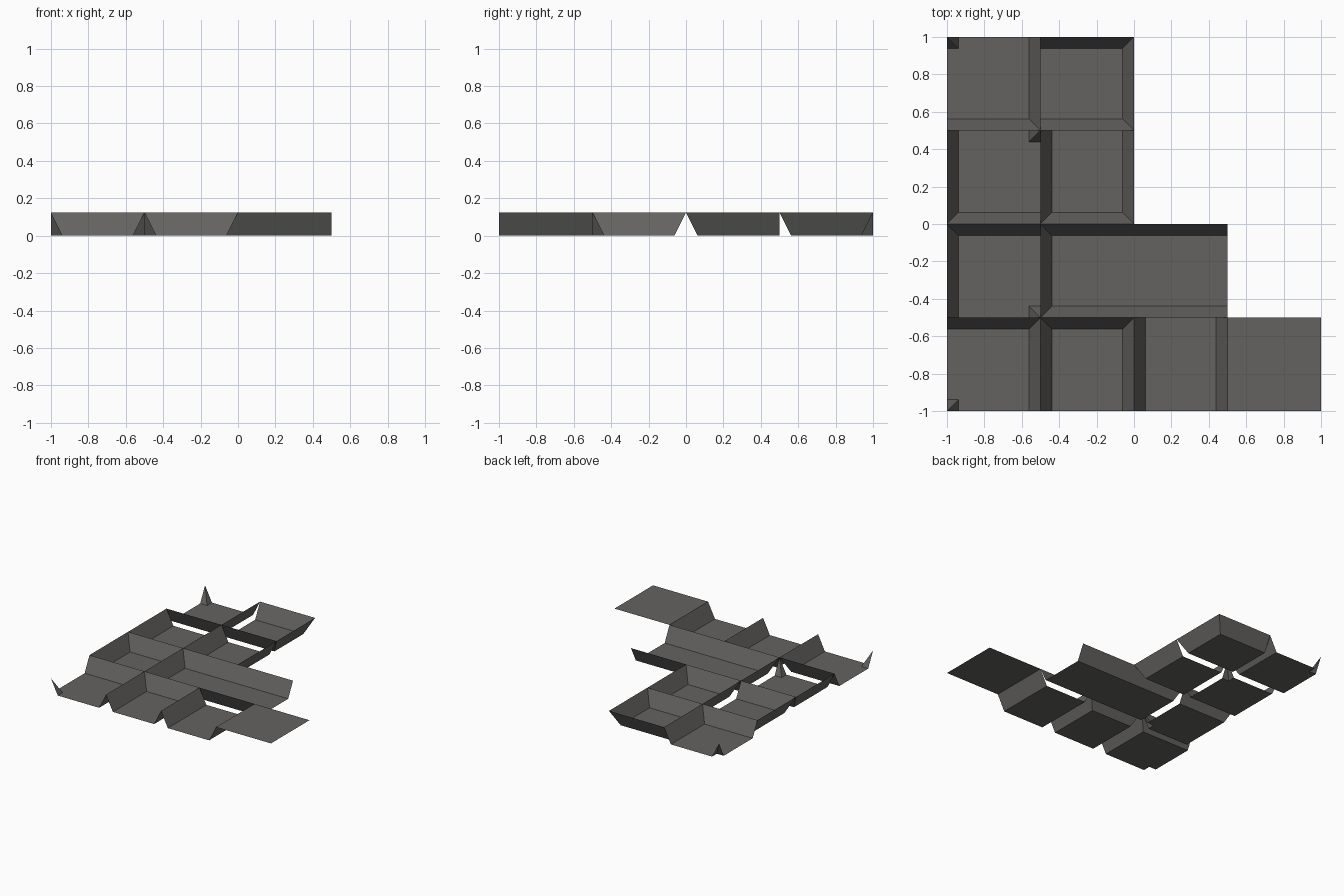
import bpy, bmesh
from mathutils import Vector

if "Cube" in bpy.data.objects:
    bpy.data.objects.remove(bpy.data.objects["Cube"])

SIZE, T, H = 0.5, 0.0625, 0.125   # tile size, slope run, wall height
SIDES = "SENW"                    # side i runs from corner i to corner i+1
CORNERS = ["SW", "SE", "NE", "NW"]

stone = bpy.data.materials.new("dark grey")
stone.diffuse_color = (0.127, 0.124, 0.119, 1)
stone.use_nodes = True
stone.node_tree.nodes["Principled BSDF"].inputs["Base Color"].default_value = stone.diffuse_color


def tile(name, x, y, walls="", post=None, z=0):
    """Floor tile with sloped walls on some sides and an optional corner post."""
    bm = bmesh.new()

    def face(points):
        bm.faces.new([bm.verts.new(p) for p in points])

    outer = [Vector((x + a * SIZE, y + b * SIZE, z))
             for a, b in ((0, 0), (1, 0), (1, 1), (0, 1))]
    # floor corners step inwards wherever a wall stands
    inset = {"S": Vector((0, T, 0)), "N": Vector((0, -T, 0)),
             "W": Vector((T, 0, 0)), "E": Vector((-T, 0, 0))}
    inner = [outer[i] + sum((inset[s] for s in CORNERS[i] if s in walls), Vector())
             for i in range(4)]
    up = Vector((0, 0, H))

    # sloped walls
    for i, s in enumerate(SIDES):
        if s in walls:
            j = (i + 1) % 4
            face([outer[i] + up, outer[j] + up, inner[j], inner[i]])

    # floor, notched under the corner post
    floor = []
    for i in range(4):
        if CORNERS[i] == post:
            c = outer[i]
            d0 = (outer[i - 1] - c).normalized() * T
            d1 = (outer[(i + 1) % 4] - c).normalized() * T
            a, q, b = c + d0, c + d0 + d1, c + d1
            floor += [a, q, b]
            face([c + up, a, q])
            face([c + up, q, b])
        else:
            floor.append(inner[i])
    face(floor)

    bmesh.ops.remove_doubles(bm, verts=bm.verts, dist=1e-5)
    # every surface faces upwards
    bm.normal_update()
    for f in bm.faces:
        if f.normal.z < 0:
            f.normal_flip()
    mesh = bpy.data.meshes.new(name)
    bm.to_mesh(mesh)
    bm.free()
    mesh.materials.append(stone)
    bpy.context.collection.objects.link(bpy.data.objects.new(name, mesh))


# bends with a post at the inside of the turn
tile("bend_west_north", -1, 0.5, "SE", "NW")
tile("bend_north_east", -1, 0, "SW", "NE")
tile("bend_east_south", -1, -0.5, "NW", "SE")
tile("bend_south_west", -1, -1, "NE", "SW")
# dead ends
tile("dead_end_west", -0.5, 0.5, "NES")
tile("dead_end_north", -0.5, 0, "WSE")
tile("dead_end_east", -0.5, -0.5, "NWS")
tile("dead_end_south", -0.5, -1, "WNE")
# straight passages
tile("passage_east_west", 0, -0.5, "NS")
tile("passage_north_south", 0, -1, "WE")
# flat tile level with the wall tops
tile("raised_floor", 0.5, -1, z=H)
